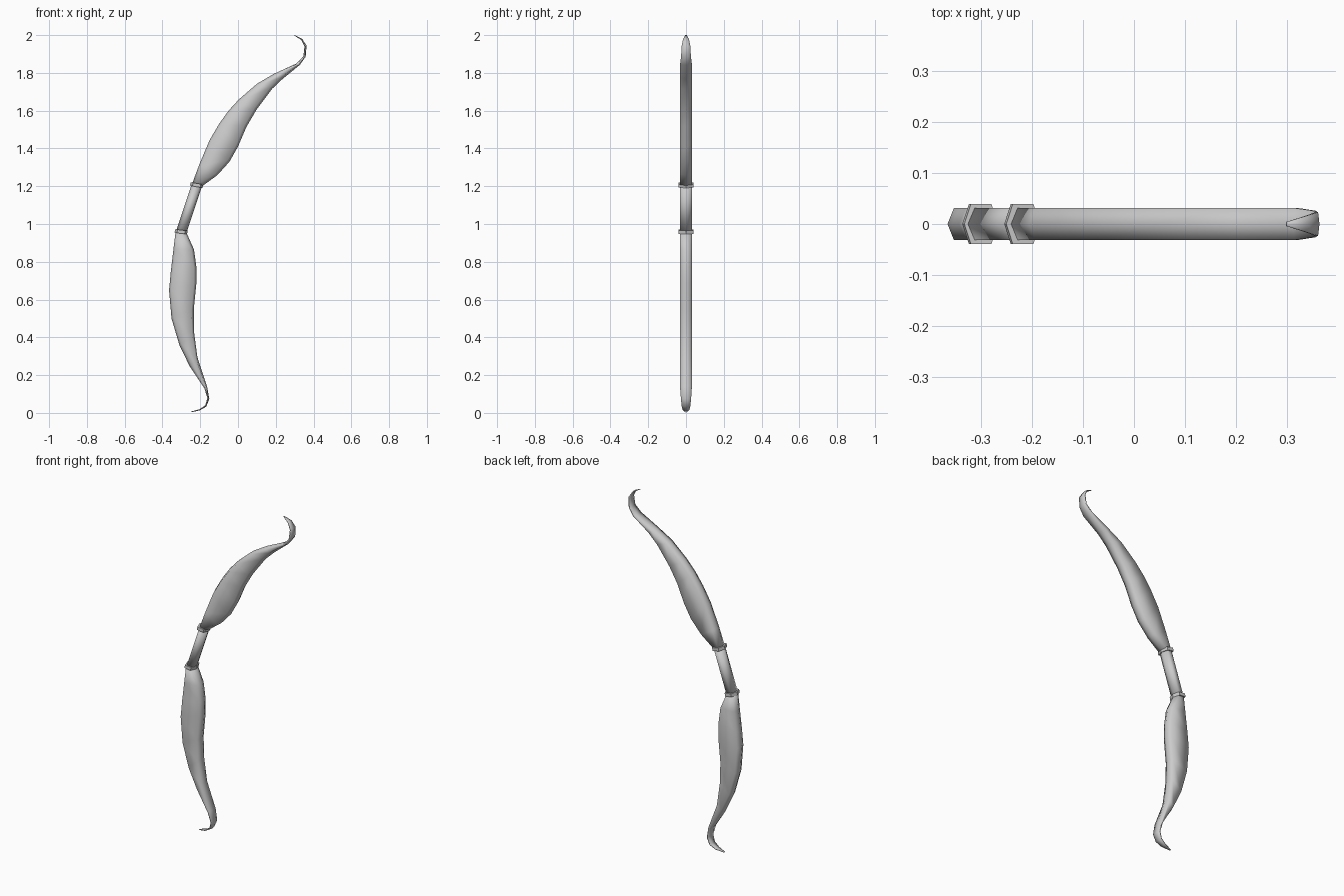
import bpy, bmesh
from mathutils import Vector

BEVEL = 0.013


def loft(name, stations, sharp=False):
    """Skin six-sided sections; station = left x, z, right x, z, half depth."""
    bm = bmesh.new()
    rings = []
    for lx, lz, rx, rz, h in stations:
        a, b = Vector((lx, 0, lz)), Vector((rx, 0, rz))
        f = min(0.25, BEVEL / max((b - a).length, 1e-4))
        p, q, y = a.lerp(b, f), b.lerp(a, f), Vector((0, h, 0))
        rings.append([bm.verts.new(v) for v in (a, p - y, q - y, b, q + y, p + y)])
    for r, s in zip(rings, rings[1:]):
        for i in range(6):
            j = (i + 1) % 6
            bm.faces.new((r[i], r[j], s[j], s[i]))
    bm.faces.new(rings[0][::-1])
    bm.faces.new(rings[-1])
    bmesh.ops.recalc_face_normals(bm, faces=bm.faces)
    me = bpy.data.meshes.new(name)
    bm.to_mesh(me)
    bm.free()
    ob = bpy.data.objects.new(name, me)
    bpy.context.collection.objects.link(ob)
    for poly in me.polygons:
        poly.use_smooth = not sharp
    return ob


D = 0.031

# Upper limb, from the grip to the curled tip
loft("upper_limb", [
    (-0.245, 1.207, -0.190, 1.200, D),
    (-0.205, 1.315, -0.110, 1.258, D),
    (-0.150, 1.445, -0.045, 1.330, D),
    (-0.100, 1.530, 0.000, 1.410, D),
    (-0.050, 1.600, 0.045, 1.515, D),
    (0.005, 1.660, 0.098, 1.605, D),
    (0.100, 1.742, 0.180, 1.715, D),
    (0.190, 1.795, 0.235, 1.767, D),
    (0.310, 1.850, 0.327, 1.842, D),
    (0.346, 1.888, 0.358, 1.885, 0.026),
    (0.352, 1.940, 0.363, 1.944, 0.023),
    (0.334, 1.975, 0.340, 1.980, 0.016),
    (0.297, 1.998, 0.299, 2.000, 0.004)])

# Lower limb
loft("lower_limb", [
    (-0.330, 0.962, -0.272, 0.952, D),
    (-0.342, 0.865, -0.233, 0.865, D),
    (-0.356, 0.745, -0.220, 0.770, D),
    (-0.365, 0.650, -0.220, 0.690, D),
    (-0.352, 0.500, -0.234, 0.550, D),
    (-0.310, 0.358, -0.233, 0.430, D),
    (-0.255, 0.245, -0.215, 0.295, D),
    (-0.178, 0.130, -0.164, 0.142, D),
    (-0.162, 0.078, -0.152, 0.074, 0.027),
    (-0.174, 0.040, -0.168, 0.033, 0.023),
    (-0.205, 0.019, -0.203, 0.013, 0.017),
    (-0.250, 0.007, -0.250, 0.003, 0.005)])

# Grip between the limbs
loft("grip", [(-0.328, 0.962, -0.274, 0.950, D),
              (-0.245, 1.210, -0.192, 1.195, D)])


# Collars at both ends of the grip
def collar(name, x, z, slope):
    w, t = 0.033, 0.009
    loft(name, [(x - w - o, z + slope + s, x + w - o, z - slope + s, 0.039)
                for s, o in ((-t, 0.002), (t, -0.002))], sharp=True)


collar("upper_collar", -0.219, 1.206, 0.006)
collar("lower_collar", -0.301, 0.959, 0.004)
